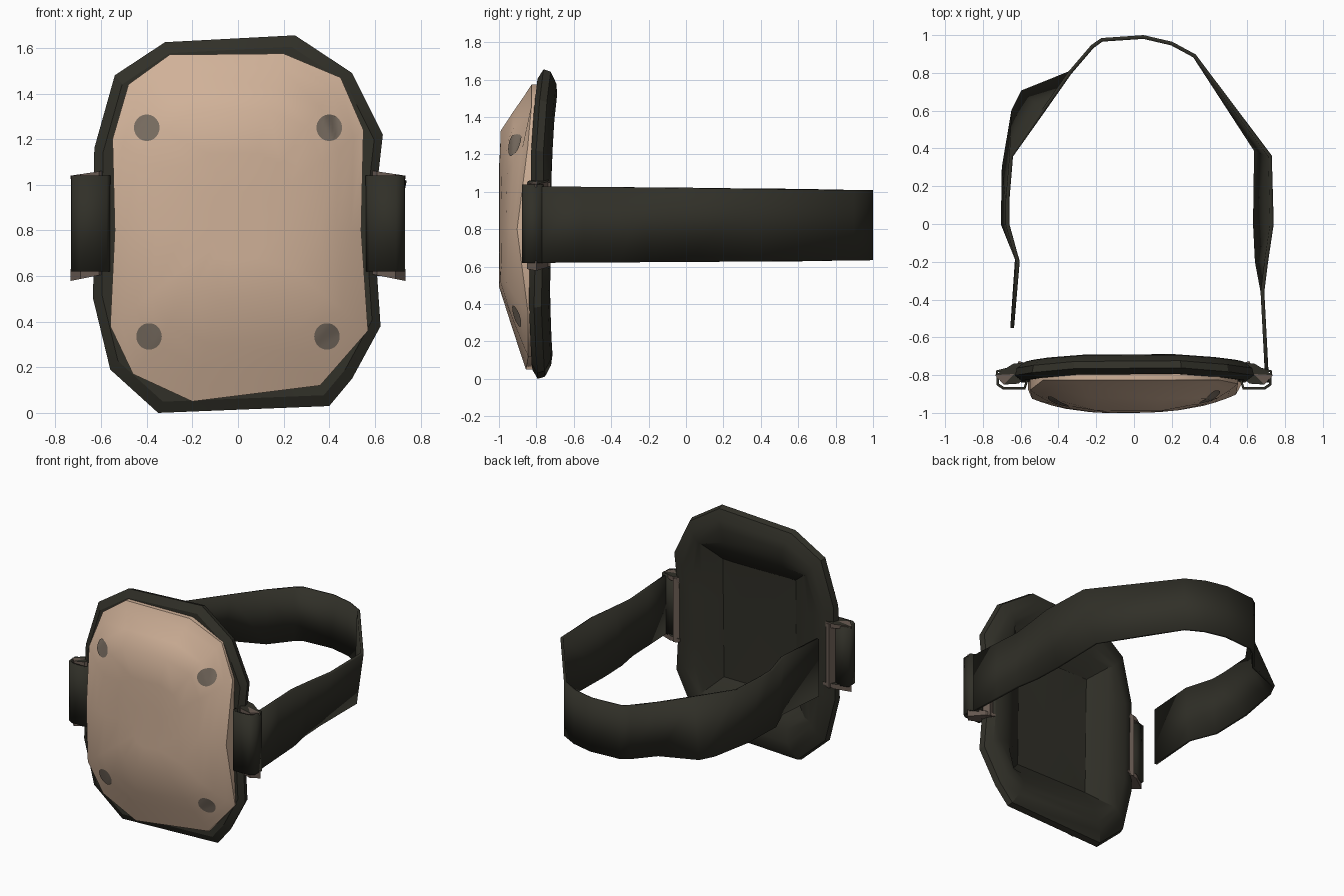
import bpy, bmesh
from mathutils import Vector
from mathutils.bvhtree import BVHTree

cube = bpy.data.objects.get("Cube")
if cube:
    bpy.data.objects.remove(cube, do_unlink=True)


def material(name, rgb):
    m = bpy.data.materials.new(name)
    m.use_nodes = True
    m.diffuse_color = (*rgb, 1)
    bsdf = m.node_tree.nodes["Principled BSDF"]
    bsdf.inputs["Base Color"].default_value = (*rgb, 1)
    bsdf.inputs["Roughness"].default_value = 0.8
    return m


TAN = material("tan shell", (0.63, 0.44, 0.315))
DARK = material("dark olive fabric", (0.030, 0.029, 0.021))
GREY = material("grey rivet", (0.20, 0.16, 0.125))
BROWN = material("brown buckle", (0.14, 0.105, 0.085))


def finish(name, bm, mat, angle=0.6, thick=0):
    bmesh.ops.remove_doubles(bm, verts=bm.verts, dist=0.0005)
    bmesh.ops.recalc_face_normals(bm, faces=bm.faces)
    me = bpy.data.meshes.new(name)
    bm.to_mesh(me)
    bm.free()
    ob = bpy.data.objects.new(name, me)
    bpy.context.collection.objects.link(ob)
    me.materials.append(mat)
    if thick:
        mod = ob.modifiers.new("thickness", "SOLIDIFY")
        mod.thickness, mod.offset = thick, 0
    bpy.ops.object.select_all(action="DESELECT")
    ob.select_set(True)
    bpy.context.view_layer.objects.active = ob
    bpy.ops.object.shade_smooth_by_angle(angle=angle)
    return ob


def loft(rings, cap=True, closed=True):
    """Skin a series of equal-length point rings."""
    bm = bmesh.new()
    rows = [[bm.verts.new(p) for p in ring] for ring in rings]
    n = len(rows[0])
    for a, b in zip(rows, rows[1:]):
        for i in range(n if closed else n - 1):
            j = (i + 1) % n
            bm.faces.new((a[i], a[j], b[j], b[i]))
    if cap:
        mid = bm.verts.new(sum((v.co for v in rows[-1]), Vector()) / n)
        for i in range(n):
            bm.faces.new((rows[-1][i], rows[-1][(i + 1) % n], mid))
    return bm


def clamp(v, lim):
    return max(-lim, min(lim, v))


MID = 0.82

# Padded backing with a rectangular hollow behind
pad_outline = [(-.35, 0), (-.56, .19), (-.635, .5), (-.63, 1.16), (-.54, 1.48),
               (-.32, 1.625), (.25, 1.655), (.5, 1.49), (.635, 1.22), (.61, 1),
               (.61, .6), (.625, .38), (.5, .15), (.4, .03)]


def pad_ring(scale, half_w, half_h, y):
    ring = []
    for px, pz in pad_outline:
        x = clamp(px * scale, half_w)
        z = MID + clamp((pz - MID) * scale, half_h)
        ring.append((x, y - 0.04 * (x / .64) ** 2 + 0.015 * (z - MID), z))
    return ring


pad_sections = [(.8, 1, 1, -.80), (.94, 1, 1, -.80), (1, 1, 1, -.768),
                (.985, 1, 1, -.73), (.91, 1, 1, -.70), (.84, 1, 1, -.695),
                (.8, .45, .60, -.71), (.78, .40, .54, -.73), (.76, .285, .42, -.818)]
finish("backing_pad", loft([pad_ring(*s) for s in pad_sections]), DARK, angle=.4)

# Domed hard shell on the front
shell_outline = [(-.2, .05), (-.46, .17), (-.56, .38), (-.54, .8), (-.55, 1.2),
                 (-.48, 1.44), (-.3, 1.57), (.2, 1.575), (.45, 1.47), (.55, 1.24),
                 (.54, .8), (.57, .36), (.36, .12)]


def dome(x, z):
    t, w = (z - MID) / .77, abs(x / .56)
    y = -1 + .02 * x + .095 * w ** 2.7
    # Sloped top and bottom, with fuller rounding at the upper corners
    y += .15 * max(0, (t - .66) / .32) + .13 * max(0, (-t - .42) / .53)
    y += .22 * max(0, t - .3) * w * w
    return min(y, -.825)


def shell_ring(scale, y=None):
    ring = []
    for px, pz in shell_outline:
        x, z = px * scale, MID + (pz - MID) * scale
        ring.append((x, dome(x, z) if y is None else y, z))
    return ring


rings = [shell_ring(1, -.79)] + [shell_ring(s) for s in (1, .92, .8, .67, .42, .2)]
shell_bm = loft(rings)
surface = BVHTree.FromBMesh(shell_bm)
finish("front_shell", shell_bm, TAN, angle=0.9)

# Thin rivet discs that follow the shell surface
for name, cx, cz in (("upper_left", .4, 1.25), ("upper_right", -.4, 1.25),
                     ("lower_left", .39, .335), ("lower_right", -.39, .335)):
    bm = bmesh.new()
    bmesh.ops.create_grid(bm, x_segments=8, y_segments=8, size=1)
    for v in bm.verts:
        # Map the square grid onto a disc
        u, w = v.co.x, v.co.y
        x = cx + .056 * u * (1 - w * w / 2) ** .5
        z = cz + .058 * w * (1 - u * u / 2) ** .5
        hit = surface.ray_cast(Vector((x, -2, z)), Vector((0, 1, 0)))[0]
        v.co = (x, (hit.y if hit else dome(x, z)) - .006, z)
    finish("rivet_" + name, bm, GREY, angle=0.9)

# Loose strap: bottom x, bottom y, top x, top y along its length
strap_path = [(.705, -.84, .705, -.84), (.69, -.55, .69, -.55), (.68, -.36, .68, -.36),
              (.65, -.2, .70, -.2), (.64, 0, .73, 0), (.645, .39, .72, .36),
              (.32, .89, .32, .89), (.2, .955, .2, .955), (.05, .99, .05, .99),
              (-.17, .975, -.17, .975), (-.22, .94, -.22, .94),
              (-.34, .80, -.34, .80), (-.59, .70, -.48, .60),
              (-.64, .6, -.65, .36), (-.69, .3, -.67, .12),
              (-.695, 0, -.67, .0), (-.62, -.18, -.615, -.2),
              (-.645, -.55, -.645, -.55)]
low = [(bx, by, .62 + .008 * (by + .8)) for bx, by, tx, ty in strap_path]
high = [(tx, ty, 1.03 - .012 * (ty + .8)) for bx, by, tx, ty in strap_path]
finish("strap", loft([low, high], cap=False, closed=False), DARK, angle=.3, thick=.02)

# Buckle on each side: fabric loop, end tabs and an inner bar
loop_path = [(.725, -.78), (.72, -.85), (.69, -.87), (.58, -.87), (.56, -.81), (.66, -.765)]
tab_path = [(.735, -.80), (.69, -.85), (.61, -.845), (.57, -.80), (.56, -.73), (.64, -.74)]
bar_path = [(.64, -.79), (.60, -.80), (.57, -.74), (.61, -.725)]
for side, s in (("left", 1), ("right", -1)):
    def prism(path, z0, z1, flare=0):
        lower = [(s * x, y, z0) for x, y in path]
        upper = [(s * x, y, z1 + flare * (x - .6)) for x, y in path]
        return [lower, upper]

    finish("loop_" + side, loft(prism(loop_path, .62, 1.04), cap=False),
           DARK, angle=.4, thick=.015)
    for end, z0, z1, f in (("top", 1.025, 1.06, -.15), ("bottom", .63, .605, -.2)):
        bm = loft(prism(tab_path, z0, z1, f))
        bm.verts.ensure_lookup_table()
        bm.faces.new(bm.verts[:len(tab_path)])
        tab = finish("buckle_tab_" + end + "_" + side, bm, BROWN, angle=.3)
        # Fabric covers the inner part of the upward faces
        tab.data.materials.append(DARK)
        for face in tab.data.polygons:
            if face.normal.z > .5 and abs(face.center.x) < .67:
                face.material_index = 1
    bm = loft(prism(bar_path, .6, 1.05))
    finish("buckle_bar_" + side, bm, BROWN, angle=.3)
